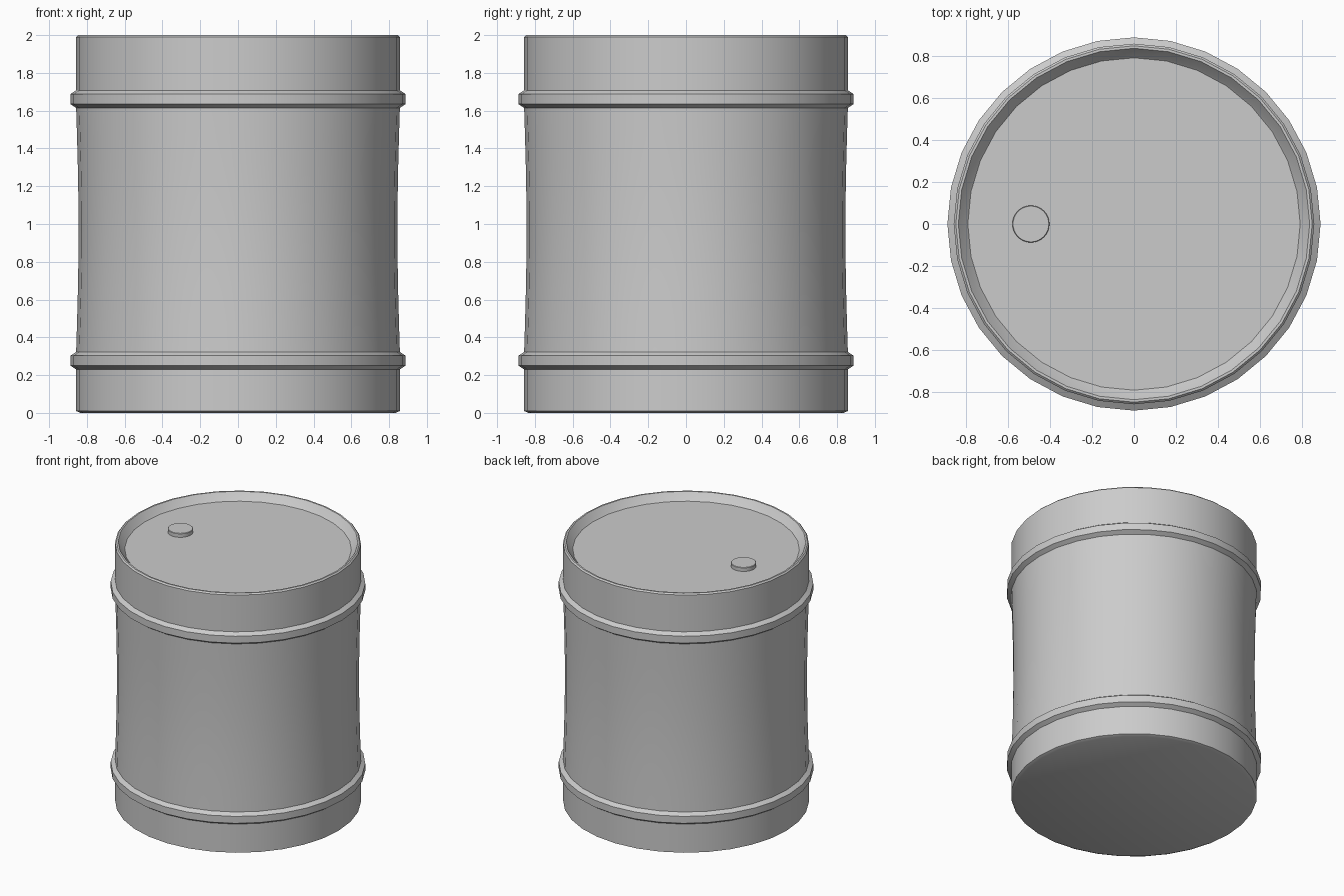
import bpy, bmesh
from math import cos, sin, pi, radians

if "Cube" in bpy.data.objects:
    bpy.data.objects.remove(bpy.data.objects["Cube"])

SIDES = 32


def lathe(name, profile, centre=(0, 0), sides=SIDES):
    """Revolve an (r, z) profile around z and close both ends with flat caps."""
    bm = bmesh.new()
    cx, cy = centre
    rings = [[bm.verts.new((cx + r * cos(2 * pi * i / sides),
                            cy + r * sin(2 * pi * i / sides), z))
              for i in range(sides)] for r, z in profile]
    for a, b in zip(rings, rings[1:]):
        for i in range(sides):
            j = (i + 1) % sides
            bm.faces.new((a[i], a[j], b[j], b[i]))
    bm.faces.new(rings[0][::-1])
    bm.faces.new(rings[-1])
    bmesh.ops.recalc_face_normals(bm, faces=bm.faces)
    mesh = bpy.data.meshes.new(name)
    bm.to_mesh(mesh)
    bm.free()
    obj = bpy.data.objects.new(name, mesh)
    bpy.context.collection.objects.link(obj)
    bpy.ops.object.select_all(action='DESELECT')
    obj.select_set(True)
    bpy.context.view_layer.objects.active = obj
    bpy.ops.object.shade_smooth_by_angle(angle=radians(25))
    return obj


def band(z):
    """Raised hoop profile starting at height z."""
    return [(0.857, z), (0.887, z + 0.02), (0.887, z + 0.073), (0.857, z + 0.093)]


# Gently pinched wall between the two hoops
z0, z1, steps = 0.323, 1.615, 8
waist = [(0.857 - 0.013 * sin(pi * k / steps), z0 + (z1 - z0) * k / steps)
         for k in range(1, steps)]

# Drum body: bevelled base, hoops, wall, rim and recessed lid
bottom = [(0.835, 0.0), (0.857, 0.01)]
rim = [(0.857, 1.99), (0.847, 2.0), (0.835, 2.0), (0.80, 1.955), (0.79, 1.945)]
lathe("drum_body", bottom + band(0.23) + waist + band(z1) + rim)

# Filler cap on the lid
lathe("filler_cap", [(0.088, 1.935), (0.088, 1.972), (0.085, 1.975)], centre=(-0.49, 0))
